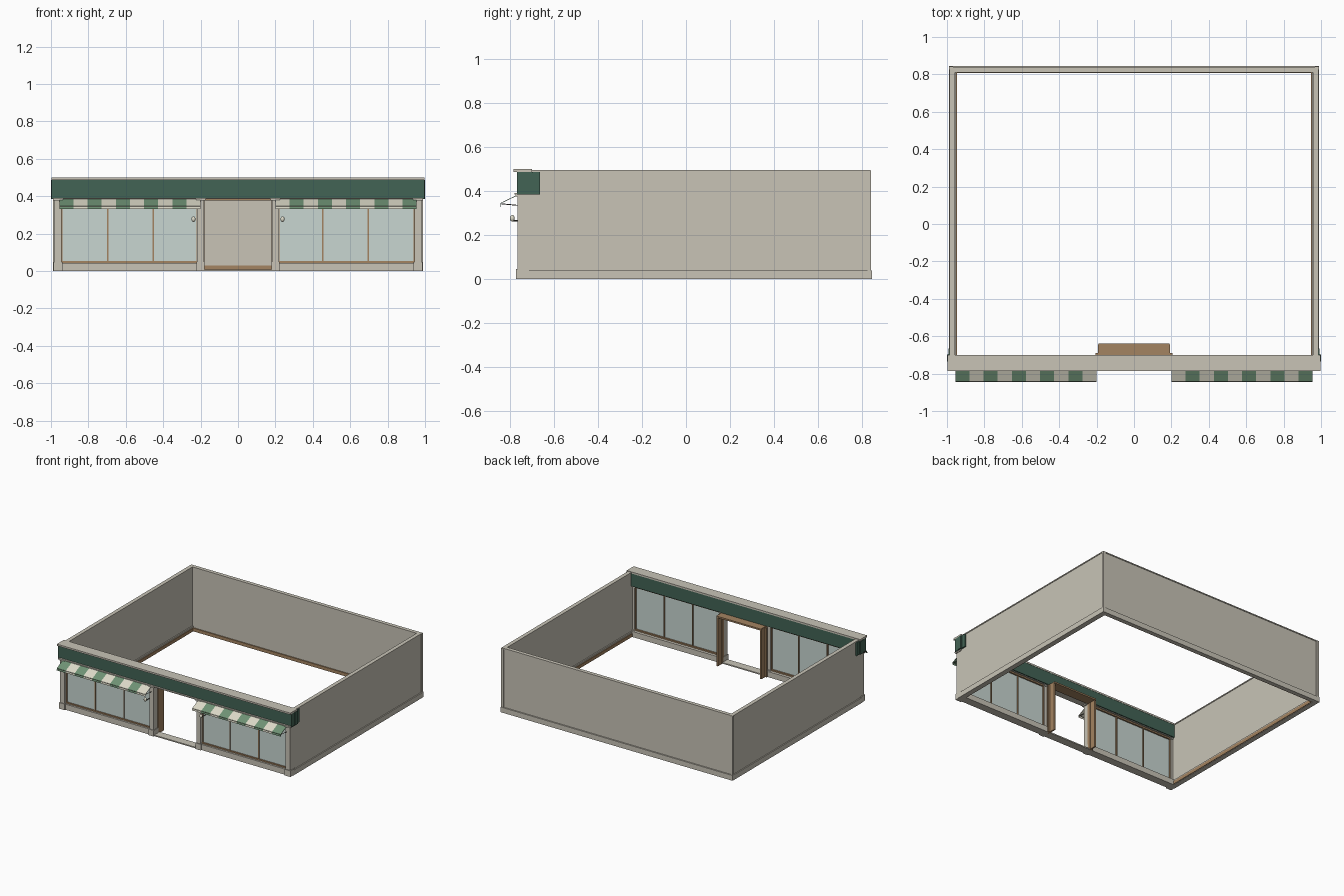
import bpy, bmesh, math
from mathutils import Vector

if "Cube" in bpy.data.objects:
    bpy.data.objects.remove(bpy.data.objects["Cube"])

def mat(name, rgb):
    m = bpy.data.materials.new(name)
    m.diffuse_color = (*rgb, 1)
    m.use_nodes = True
    m.node_tree.nodes["Principled BSDF"].inputs["Base Color"].default_value = m.diffuse_color
    return m

STONE = mat("stone", (0.58, 0.55, 0.47))
GREEN = mat("dark_green", (0.055, 0.125, 0.09))
WOOD = mat("wood", (0.37, 0.23, 0.12))
GLASS = mat("glass", (0.58, 0.67, 0.64))
CREAM = mat("cream", (0.72, 0.70, 0.58))
STRIPE = mat("stripe_green", (0.16, 0.29, 0.18))
METAL = mat("metal", (0.08, 0.07, 0.06))

def mesh_object(name, bm, *mats):
    me = bpy.data.meshes.new(name)
    bm.normal_update()
    bm.to_mesh(me)
    bm.free()
    for m in mats:
        me.materials.append(m)
    ob = bpy.data.objects.new(name, me)
    bpy.context.collection.objects.link(ob)
    return ob

def box(name, x, y, z, m, both=False):
    """Box from (min, max) ranges; both=True adds the mirrored twin in x."""
    bm = bmesh.new()
    for s in ((1, -1) if both else (1,)):
        v = bmesh.ops.create_cube(bm, size=1)["verts"]
        for p in v:
            p.co = Vector((s * (sum(x) / 2 + p.co.x * (x[1] - x[0])),
                           sum(y) / 2 + p.co.y * (y[1] - y[0]),
                           sum(z) / 2 + p.co.z * (z[1] - z[0])))
    bmesh.ops.recalc_face_normals(bm, faces=bm.faces)
    return mesh_object(name, bm, m)

# Walls, open to the sky
box("side_wall", (0.96, 0.982), (-0.72, 0.82), (0, 0.492), STONE, True)
box("back_wall", (-0.982, 0.982), (0.815, 0.836), (0, 0.492), STONE)
box("side_coping", (0.956, 0.986), (-0.70, 0.815), (0.488, 0.496), STONE, True)
box("back_coping", (-0.986, 0.986), (0.811, 0.84), (0.488, 0.496), STONE)
box("back_corner_post", (0.968, 0.988), (0.826, 0.842), (0.04, 0.494), STONE, True)
box("side_plinth", (0.952, 0.99), (-0.735, 0.82), (0, 0.04), STONE, True)
box("back_plinth", (-0.99, 0.99), (0.82, 0.846), (0, 0.04), STONE)

# Indoor skirting boards
box("side_skirting", (0.947, 0.96), (-0.70, 0.81), (0.003, 0.028), WOOD, True)
box("back_skirting", (-0.955, 0.955), (0.807, 0.816), (0.003, 0.028), WOOD)

# Shopfront base, doorway sill and pilasters
box("stall_riser", (0.19, 0.98), (-0.762, -0.70), (0, 0.043), STONE, True)
box("door_sill", (-0.20, 0.20), (-0.764, -0.70), (0, 0.009), STONE)
for name, a, b in (("inner", 0.183, 0.218), ("outer", 0.943, 0.982)):
    box(name + "_pilaster", (a, b), (-0.766, -0.72), (0.04, 0.385), STONE, True)
    box(name + "_pilaster_foot", (a - 0.004, b + 0.005), (-0.772, -0.715), (0, 0.047), STONE, True)
    box(name + "_pilaster_capital", (a - 0.008, b + 0.006), (-0.776, -0.715), (0.376, 0.390), STONE, True)

# Display windows
box("window_glass", (0.215, 0.945), (-0.740, -0.734), (0.045, 0.385), GLASS, True)
box("window_bottom_rail", (0.215, 0.945), (-0.748, -0.722), (0.043, 0.053), WOOD, True)
box("window_top_rail", (0.215, 0.945), (-0.748, -0.722), (0.374, 0.388), WOOD, True)
for i, x in enumerate((0.219, 0.452, 0.697, 0.941)):
    box(f"window_mullion_{i}", (x - 0.004, x + 0.004), (-0.746, -0.725), (0.05, 0.38), WOOD, True)

# Timber door lining
box("door_jamb", (0.18, 0.192), (-0.72, -0.645), (0, 0.385), WOOD, True)
box("door_head", (-0.19, 0.19), (-0.72, -0.64), (0.376, 0.388), WOOD)
box("door_architrave", (0.178, 0.205), (-0.702, -0.69), (0, 0.38), WOOD, True)

# Fascia with end blocks and cornices
box("fascia", (-0.99, 0.99), (-0.766, -0.702), (0.388, 0.488), GREEN)
box("fascia_end_front", (0.98, 0.996), (-0.768, -0.695), (0.386, 0.487), GREEN, True)
box("fascia_end_return", (0.98, 0.992), (-0.70, -0.665), (0.386, 0.487), GREEN, True)
box("fascia_end_band", (0.985, 1.0), (-0.735, -0.70), (0.386, 0.487), GREEN, True)
box("top_cornice", (-0.996, 0.996), (-0.785, -0.70), (0.487, 0.50), STONE)
box("lower_cornice", (-0.99, 0.99), (-0.780, -0.71), (0.385, 0.391), STONE)

# Striped awnings: slope plus hanging valance
profile = [(-0.766, 0.384), (-0.843, 0.347), (-0.845, 0.331)]
x0, x1, n = 0.20, 0.955, 10
for side, s in (("right", 1), ("left", -1)):
    bm = bmesh.new()
    rows = []
    for i in range(n + 1):
        x = s * (x0 + (x1 - x0) * i / n)
        rows.append([bm.verts.new((x, y, z)) for y, z in profile])
    for i in range(n):
        for j in range(2):
            f = bm.faces.new((rows[i][j], rows[i][j + 1], rows[i + 1][j + 1], rows[i + 1][j]))
            f.material_index = i % 2
    bmesh.ops.recalc_face_normals(bm, faces=bm.faces)
    if sum(f.normal.z for f in bm.faces) < 0:
        bmesh.ops.reverse_faces(bm, faces=bm.faces)
    ob = mesh_object(side + "_awning", bm, CREAM, STRIPE)
    mod = ob.modifiers.new("thickness", 'SOLIDIFY')
    mod.thickness = 0.003

def rod(name, a, b, r, m):
    a, b = Vector(a), Vector(b)
    bpy.ops.mesh.primitive_cylinder_add(vertices=8, radius=r, depth=(b - a).length, location=(a + b) / 2)
    ob = bpy.context.object
    ob.name = name
    ob.rotation_euler = (b - a).to_track_quat('Z', 'Y').to_euler()
    ob.data.materials.append(m)
    return ob

# Awning rods and globe wall lamps
for side, s in (("right", 1), ("left", -1)):
    rod(side + "_awning_front_rod", (s * x0, -0.842, 0.343), (s * x1, -0.842, 0.343), 0.002, METAL)
    for k, x in enumerate((x0 + 0.005, x1 - 0.005)):
        rod(f"{side}_awning_arm_{k}", (s * x, -0.842, 0.343), (s * x, -0.745, 0.334), 0.002, METAL)
    rod(side + "_lamp_arm", (s * 0.238, -0.735, 0.266), (s * 0.238, -0.79, 0.266), 0.0025, METAL)
    bpy.ops.mesh.primitive_uv_sphere_add(segments=12, ring_count=8, radius=1, location=(s * 0.238, -0.79, 0.277))
    globe = bpy.context.object
    globe.name = side + "_lamp_globe"
    globe.scale = (0.011, 0.011, 0.015)
    globe.data.materials.append(CREAM)
    bpy.ops.object.shade_smooth()
